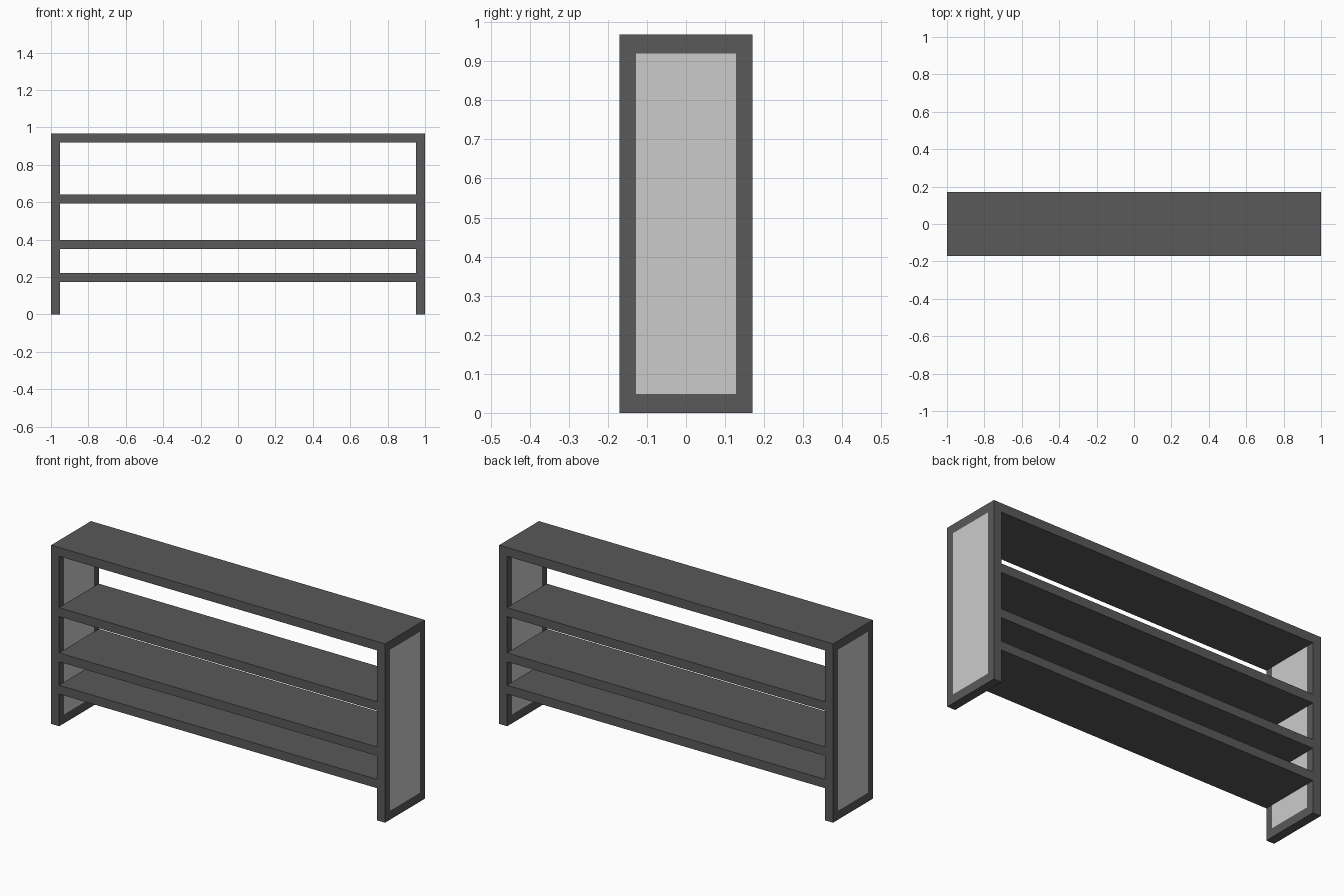
import bpy

if "Cube" in bpy.data.objects:
    bpy.data.objects.remove(bpy.data.objects["Cube"])

W, D, H, T = 1.0, 0.17, 0.968, 0.048   # half width, half depth, height, board thickness
STILE = 0.042                          # upright width seen from the side

dark = bpy.data.materials.new("dark_grey")
dark.diffuse_color = (0.1, 0.1, 0.1, 1)
dark.use_nodes = True
dark.node_tree.nodes["Principled BSDF"].inputs["Base Color"].default_value = dark.diffuse_color


def box(name, x, y, z, mat=dark):
    """Axis-aligned box from (min, max) ranges."""
    bpy.ops.mesh.primitive_cube_add(size=1, location=[(a + b) / 2 for a, b in (x, y, z)])
    o = bpy.context.object
    o.name = name
    o.scale = [b - a for a, b in (x, y, z)]
    bpy.ops.object.transform_apply(location=False, rotation=False, scale=True)
    if mat:
        o.data.materials.append(mat)
    return o


# top board across the full width
box("top_board", (-W, W), (-D, D), (H - T, H))

# shelves between the two end frames
for i, top in enumerate((0.222, 0.397, 0.642)):
    box(f"shelf_{i + 1}", (-W + T, W - T), (-D, D), (top - T, top))

# end frames: two uprights, a bottom rail and a pale infill panel
for side, x in (("left", (-W, -W + T)), ("right", (W - T, W))):
    inner = D - STILE
    box(f"{side}_front_upright", x, (-D, -inner), (0, H - T))
    box(f"{side}_back_upright", x, (inner, D), (0, H - T))
    box(f"{side}_bottom_rail", x, (-inner, inner), (0, T))
    box(f"{side}_panel", x, (-inner, inner), (T, H - T), None)
